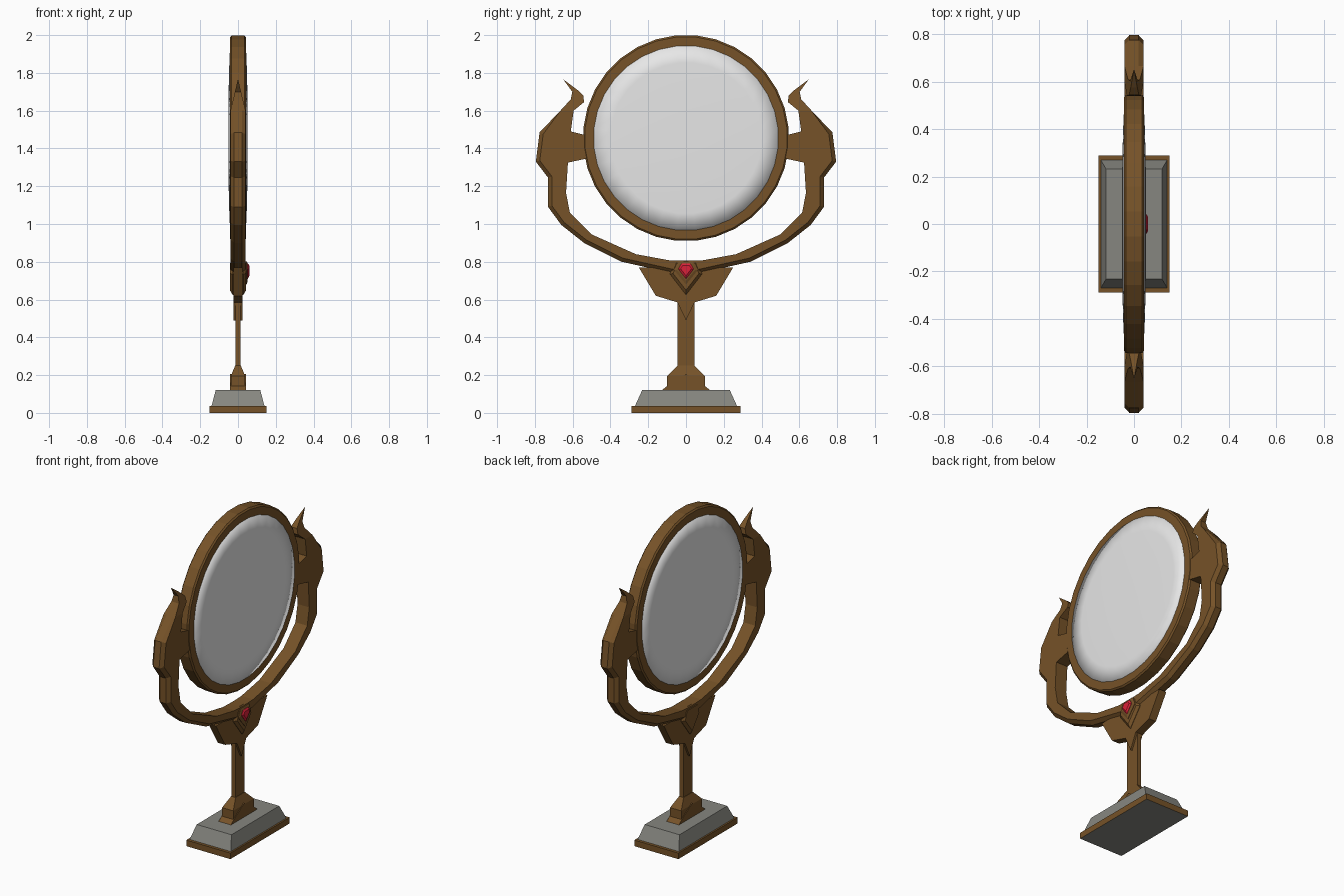
import bpy, bmesh, math
from mathutils import Vector

cube = bpy.data.objects.get("Cube")
if cube:
    bpy.data.objects.remove(cube, do_unlink=True)


def material(name, r, g, b):
    m = bpy.data.materials.new(name)
    m.use_nodes = True
    m.diffuse_color = (r, g, b, 1)
    m.node_tree.nodes["Principled BSDF"].inputs["Base Color"].default_value = (r, g, b, 1)
    return m


bronze = material("bronze", 0.18, 0.085, 0.021)
stone = material("grey_stone", 0.24, 0.24, 0.215)
silver = material("mirror_silver", 0.8, 0.8, 0.8)
ruby = material("ruby_red", 0.7, 0.015, 0.04)


def loft(name, rings, mats, closed=False, smooth=False):
    """Skin a list of equal-length loops, capping the ends unless closed."""
    bm = bmesh.new()
    loops = [[bm.verts.new(p) for p in ring] for ring in rings]
    n = len(loops[0])
    pairs = list(zip(loops, loops[1:]))
    if closed:
        pairs.append((loops[-1], loops[0]))
    else:
        bm.faces.new(loops[0])
        bm.faces.new(loops[-1])
    for a, b in pairs:
        for i in range(n):
            j = (i + 1) % n
            bm.faces.new((a[i], a[j], b[j], b[i]))
    bmesh.ops.recalc_face_normals(bm, faces=bm.faces)
    for f in bm.faces:
        f.smooth = smooth
    mesh = bpy.data.meshes.new(name)
    bm.to_mesh(mesh)
    bm.free()
    for m in mats:
        mesh.materials.append(m)
    obj = bpy.data.objects.new(name, mesh)
    bpy.context.collection.objects.link(obj)
    return obj


def inset(pts, d, mask):
    """Move the masked corners of a y-z outline inward by d."""
    n = len(pts)
    area = sum(pts[i][0] * pts[(i + 1) % n][1] - pts[(i + 1) % n][0] * pts[i][1] for i in range(n))
    s = 1 if area > 0 else -1
    out = []
    for i in range(n):
        p = Vector(pts[i])
        a = (p - Vector(pts[i - 1])).normalized()
        b = (Vector(pts[(i + 1) % n]) - p).normalized()
        na, nb = Vector((-a.y, a.x)) * s, Vector((-b.y, b.x)) * s
        k = d / max(0.4, 1 + na.dot(nb)) if mask[i] else 0
        out.append(tuple(p + (na + nb) * k))
    return out


def prism(name, pts, half, chamfer=0.0, mask=None, mat=bronze):
    """Plate standing across x, with optional chamfered rims."""
    mask = mask or [True] * len(pts)
    small = inset(pts, chamfer, mask)
    layers = [(-half, small), (half, small)]
    if chamfer:
        layers[1:1] = [(chamfer - half, pts), (half - chamfer, pts)]
    return loft(name, [[(x, y, z) for y, z in ps] for x, ps in layers], [mat])


def mirrored(pts):
    """Complete a right-hand outline that starts and ends on the centre line."""
    return pts + [(-y, z) for y, z in reversed(pts) if y > 0]


def rect(x, y, z):
    return [(-x, -y, z), (x, -y, z), (x, y, z), (-x, y, z)]


def circle(x, r, n=32):
    angles = [2 * math.pi * (i + 0.5) / n for i in range(n)]
    return [(x, r * math.sin(a), 1.455 + r * math.cos(a)) for a in angles]


# Base: trim plate with a stone underside, stone block
plate = loft("base_trim", [rect(0.15, 0.288, 0), rect(0.15, 0.288, 0.037)], [bronze, stone])
for face in plate.data.polygons:
    face.material_index = int(face.normal.z < -0.9)
loft("base_block", [rect(0.14, 0.27, 0.037), rect(0.118, 0.232, 0.12)], [stone])

# Foot and stem
loft("foot", [rect(0.038, 0.1, 0.12), rect(0.038, 0.1, 0.195), rect(0.015, 0.045, 0.25)], [bronze])
prism("foot_gable", mirrored([(0, 0.12), (0.128, 0.12), (0.1, 0.142), (0, 0.205)]), 0.042)
loft("stem", [rect(0.013, 0.045, 0.2), rect(0.013, 0.045, 0.6)], [bronze])
prism("stem_bracket", mirrored([(0, 0.77), (0.25, 0.77), (0.16, 0.62), (0.045, 0.585), (0, 0.49)]), 0.025)

# Yoke: inner edge up to the horn, then the outer edge back down
inner = [(0, 0.805), (0.09, 0.808), (0.265, 0.84), (0.5, 0.945), (0.615, 1.06), (0.635, 1.165),
         (0.625, 1.325), (0.51, 1.35), (0.51, 1.465), (0.61, 1.49), (0.595, 1.6)]
outer = [(0.665, 1.6), (0.775, 1.485), (0.795, 1.33), (0.73, 1.245), (0.73, 1.09), (0.66, 0.995),
         (0.54, 0.9), (0.34, 0.8), (0.07, 0.74), (0, 0.735)]
outline = mirrored(inner + outer)
edge = set(outer[1:])
prism("yoke", outline, 0.04, 0.02, [(abs(y), z) in edge for y, z in outline])

# Horns, thinning to a point
horn = [(0.595, 1.6), (0.54, 1.645), (0.543, 1.68), (0.575, 1.71), (0.65, 1.766),
        (0.602, 1.7), (0.61, 1.66), (0.665, 1.6)]
for side, label in ((1, "back"), (-1, "front")):
    loft(label + "_horn", [[(s * 0.04 * (1.768 - z) / 0.168, side * y, z) for y, z in horn]
                           for s in (-1, 1)], [bronze])

# Mirror frame and slightly domed glass
loft("mirror_frame", [circle(x, r) for x, r in (
    (-0.042, 0.488), (-0.042, 0.537), (-0.034, 0.546),
    (0.034, 0.546), (0.042, 0.537), (0.042, 0.488))], [bronze], closed=True)
dome = [(0.042, 0.49), (0.046, 0.4), (0.049, 0.28), (0.051, 0.12)]
loft("mirror_glass", [circle(-x, r) for x, r in reversed(dome)] + [circle(x, r) for x, r in dome],
     [silver], smooth=True)

# Crest with its collar and gem
prism("crest", mirrored([(0, 0.806), (0.06, 0.806), (0.085, 0.735), (0, 0.625)]), 0.043, 0.015)
collar = mirrored([(0, 0.802), (0.042, 0.802), (0.062, 0.755), (0, 0.68)])
loft("gem_collar", [[(x, y, z) for y, z in ps] for x, ps in (
    (0.02, collar), (0.046, collar), (0.051, inset(collar, 0.012, [True] * len(collar))))], [bronze])
stone_cut = mirrored([(0, 0.79), (0.024, 0.79), (0.041, 0.762), (0, 0.71)])
loft("gem", [[(x, y, z) for y, z in ps] for x, ps in (
    (0.045, stone_cut), (0.053, stone_cut),
    (0.06, inset(stone_cut, 0.01, [True] * len(stone_cut))))], [ruby])
